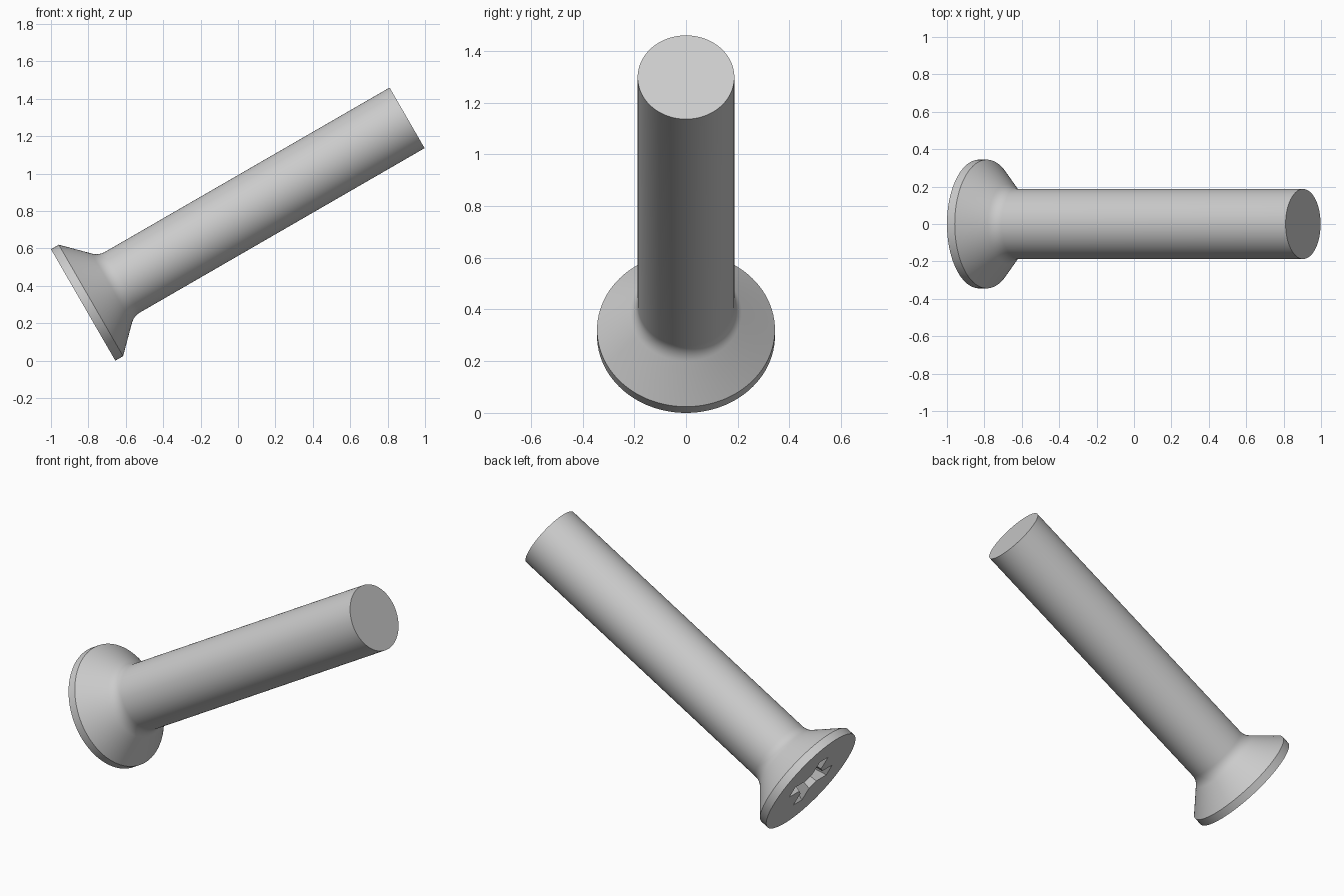
import bpy, bmesh, math
from mathutils import Matrix, Vector

cube = bpy.data.objects.get("Cube")
if cube:
    bpy.data.objects.remove(cube, do_unlink=True)

HEAD_R, RIM, SHAFT_R, LENGTH, BLEND = 0.344, 0.048, 0.187, 2.0, 0.04
SIDES = 96

steel = bpy.data.materials.new("grey steel")
steel.use_nodes = True
colour = (0.6, 0.6, 0.6, 1)
steel.diffuse_color = colour
steel.node_tree.nodes["Principled BSDF"].inputs["Base Color"].default_value = colour


def loft(name, rings):
    """Join rings of points into one capped solid."""
    bm = bmesh.new()
    loops = [[bm.verts.new(p) for p in ring] for ring in rings]
    n = len(loops[0])
    for a, b in zip(loops, loops[1:]):
        for i in range(n):
            j = (i + 1) % n
            bm.faces.new((a[i], a[j], b[j], b[i]))
    bm.faces.new(loops[0][::-1])
    bm.faces.new(loops[-1])
    bmesh.ops.recalc_face_normals(bm, faces=bm.faces)
    mesh = bpy.data.meshes.new(name)
    bm.to_mesh(mesh)
    bm.free()
    mesh.materials.append(steel)
    obj = bpy.data.objects.new(name, mesh)
    bpy.context.collection.objects.link(obj)
    return obj


def circle(r, z):
    return [(r * math.cos(math.tau * i / SIDES), r * math.sin(math.tau * i / SIDES), z)
            for i in range(SIDES)]


def cross(reach, half, inner, z):
    """Four-armed outline with chamfered inner corners."""
    arm = [(reach, -half), (reach, half), (inner, half), (half, inner)]
    return [Matrix.Rotation(k * math.pi / 2, 3, 'Z') @ Vector((x, y, z))
            for k in range(4) for x, y in arm]


# Screw profile: rim, 45 degree cone, rounded blend, shaft
corner = RIM + HEAD_R - SHAFT_R
d = BLEND / math.sqrt(2)
start = Vector((SHAFT_R + d, corner - d))
mid = Vector((SHAFT_R, corner))
end = Vector((SHAFT_R, corner + BLEND))
profile = [(HEAD_R, 0), (HEAD_R, RIM)]
for i in range(9):
    t = i / 8
    profile.append(tuple(start * (1 - t) ** 2 + mid * 2 * t * (1 - t) + end * t * t))
profile.append((SHAFT_R, LENGTH))
screw = loft("countersunk_screw", [circle(r, z) for r, z in profile])

# Tapered cross recess in the head
cutter = loft("recess_cutter", [cross(0.183, 0.043, 0.085, -0.02),
                                cross(0.175, 0.04, 0.08, 0),
                                cross(0.08, 0.025, 0.04, 0.17)])
cutter.hide_render = True
cut = screw.modifiers.new("recess", 'BOOLEAN')
cut.operation = 'DIFFERENCE'
cut.solver = 'EXACT'
cut.object = cutter
bpy.context.view_layer.objects.active = screw
screw.select_set(True)
cutter.select_set(False)
bpy.ops.object.modifier_apply(modifier=cut.name)
bpy.data.objects.remove(cutter, do_unlink=True)

# Tilt the screw and rest the rim on the ground
tilt = math.radians(60)
place = Matrix.Translation((-1 + HEAD_R * math.cos(tilt), 0, HEAD_R * math.sin(tilt)))
screw.data.transform(place @ Matrix.Rotation(tilt, 4, 'Y'))
bpy.ops.object.shade_smooth_by_angle(angle=math.radians(30))
